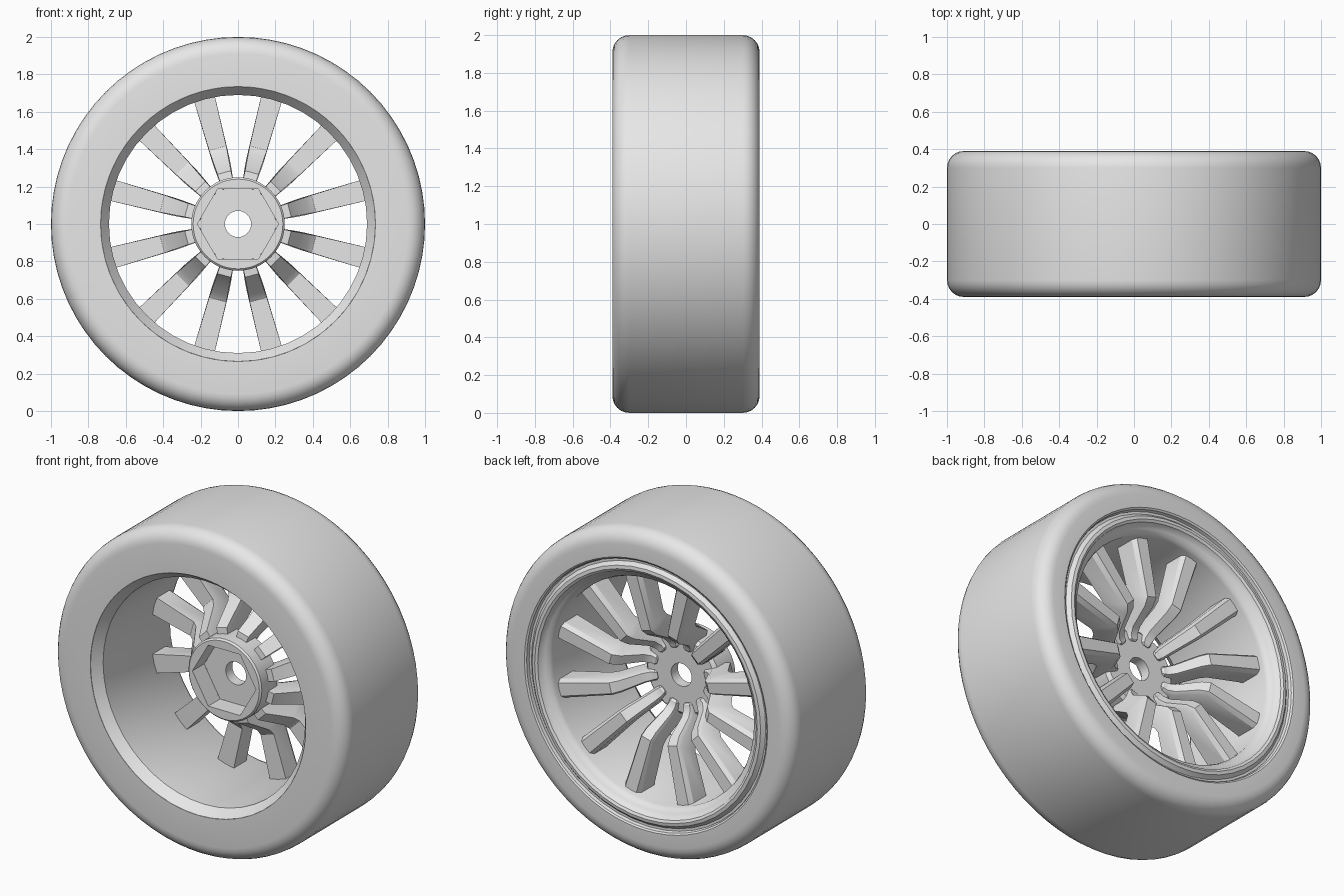
import bpy, bmesh, math
from mathutils import Vector

cube = bpy.data.objects.get("Cube")
if cube:
    bpy.data.objects.remove(cube, do_unlink=True)

grey = bpy.data.materials.new("plain grey")
grey.use_nodes = True
grey.diffuse_color = (0.8, 0.8, 0.8, 1)
grey.node_tree.nodes["Principled BSDF"].inputs["Base Color"].default_value = (0.8, 0.8, 0.8, 1)


def polar(r, y, angle, side=0.0):
    """Point at radius r and depth y around the axle, shifted sideways."""
    c, s = math.cos(angle), math.sin(angle)
    return Vector((r * c - side * s, y, 1 + r * s + side * c))


def finish(name, bm, smooth_angle):
    bmesh.ops.recalc_face_normals(bm, faces=bm.faces)
    mesh = bpy.data.meshes.new(name)
    bm.to_mesh(mesh)
    bm.free()
    mesh.materials.append(grey)
    obj = bpy.data.objects.new(name, mesh)
    bpy.context.collection.objects.link(obj)
    bpy.ops.object.select_all(action='DESELECT')
    obj.select_set(True)
    bpy.context.view_layer.objects.active = obj
    bpy.ops.object.shade_smooth_by_angle(angle=math.radians(smooth_angle))
    return obj


def bridge(bm, a, b):
    n = len(a)
    for i in range(n):
        j = (i + 1) % n
        bm.faces.new((a[i], a[j], b[j], b[i]))


def lathe(name, profile, segments, smooth_angle=32):
    """Spin a closed (radius, depth) profile; a radius may be a function of angle."""
    bm = bmesh.new()
    rings = []
    for r, y in profile:
        ring = []
        for i in range(segments):
            a = 2 * math.pi * i / segments
            ring.append(bm.verts.new(polar(r(a) if callable(r) else r, y, a)))
        rings.append(ring)
    for i, ring in enumerate(rings):
        bridge(bm, ring, rings[(i + 1) % len(rings)])
    return finish(name, bm, smooth_angle)


def fillet(r, y, radius, start, steps=6):
    """Quarter-circle corner centred on (r, y)."""
    angles = [math.radians(start + 90 * i / steps) for i in range(steps + 1)]
    return [(r + radius * math.cos(a), y + radius * math.sin(a)) for a in angles]


# Tyre with rounded shoulders
lathe("tire",
      [(0.735, -0.39)]
      + fillet(0.91, -0.30, 0.09, -90)
      + fillet(0.91, 0.30, 0.09, 0)
      + [(0.83, 0.39), (0.82, 0.383), (0.815, 0.35), (0.735, 0.25)],
      72)

# Rim barrel with chamfered front edge and rolled rear lip
lathe("rim",
      [(0.735, -0.388), (0.69, -0.33), (0.69, 0.31), (0.70, 0.335), (0.72, 0.35),
       (0.735, 0.36), (0.745, 0.382), (0.76, 0.39), (0.78, 0.387), (0.79, 0.375),
       (0.80, 0.365), (0.815, 0.365), (0.80, 0.30), (0.75, 0.2), (0.75, -0.37)],
      48)


# Hub with a hexagonal front socket and an axle hole
def hexagon(a):
    return 0.188 / math.cos(a % (math.pi / 3) - math.pi / 6)


lathe("hub",
      [(0.07, 0.045), (0.23, 0.045), (0.25, 0.025), (0.25, -0.125), (0.24, -0.135),
       (hexagon, -0.135), (hexagon, -0.02), (0.07, -0.02)],
      48, 30)

# Spoke stations: front radius, front depth, back radius, back depth, width
STATIONS = [
    (0.18, 0.0, 0.165, 0.05, 0.04),
    (0.19, -0.01, 0.175, 0.06, 0.06),
    (0.235, -0.06, 0.20, 0.065, 0.07),
    (0.285, -0.055, 0.235, 0.095, 0.075),
    (0.385, 0.105, 0.305, 0.225, 0.09),
    (0.42, 0.13, 0.345, 0.262, 0.095),
    (0.70, 0.135, 0.70, 0.285, 0.115),
]
# Cross-section: half-width fraction, position from front to back
SECTION = [(-0.5, 0), (0.5, 0), (0.5, 0.82), (0.34, 1), (-0.34, 1), (-0.5, 0.82)]


def spoke(index, angle):
    bm = bmesh.new()
    loops = []
    for fr, fy, br, by, width in STATIONS:
        loops.append([bm.verts.new(polar(fr + (br - fr) * t, fy + (by - fy) * t,
                                         angle, side * width))
                      for side, t in SECTION])
    for a, b in zip(loops, loops[1:]):
        bridge(bm, a, b)
    bm.faces.new(loops[0])
    bm.faces.new(loops[-1])
    finish(f"spoke_{index + 1}", bm, 30)


# Twelve evenly spaced spokes
for k in range(12):
    spoke(k, math.radians(15 + 30 * k))
